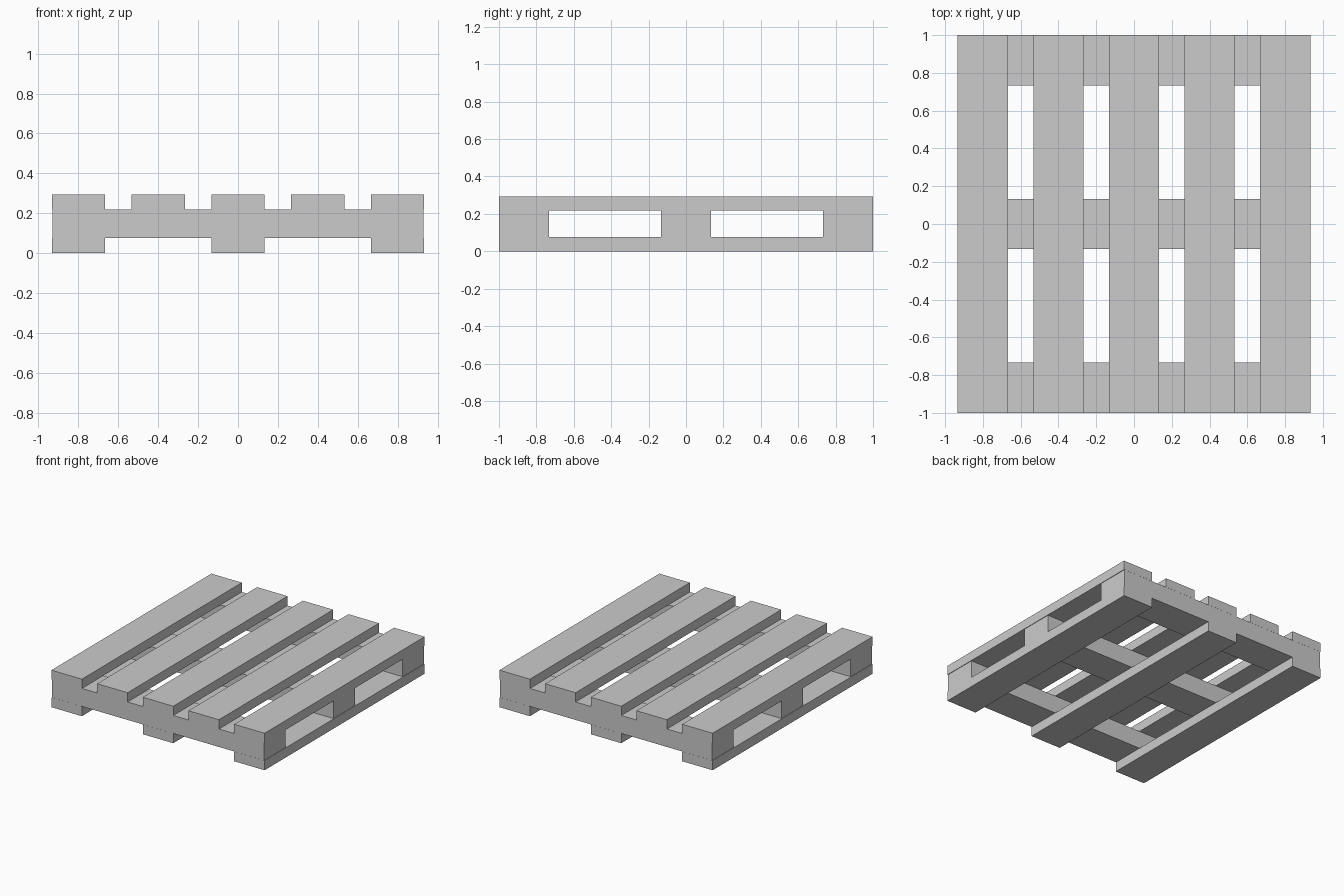
import bpy

if "Cube" in bpy.data.objects:
    bpy.data.objects.remove(bpy.data.objects["Cube"])


def board(name, x, y, z):
    """Box spanning the given (min, max) ranges."""
    bpy.ops.mesh.primitive_cube_add(size=1, location=[sum(r) / 2 for r in (x, y, z)])
    ob = bpy.context.object
    ob.name = name
    ob.scale = [r[1] - r[0] for r in (x, y, z)]
    bpy.ops.object.transform_apply(location=False, rotation=False, scale=True)
    return ob


HALF = 0.1333          # half width of every board
Z0, Z1, Z2 = 0.077, 0.219, 0.293

# Deck slats, running front to back
for i in range(5):
    c = -0.8 + 0.4 * i
    board(f"deck_slat_{i + 1}", (c - HALF, c + HALF), (-1, 1), (Z1, Z2))

# Thick cross beams, running side to side
for name, c in (("front", -0.866), ("middle", 0), ("back", 0.866)):
    board(f"{name}_cross_beam", (-0.929, 0.929), (c - HALF, c + HALF), (Z0, Z1))

# Bottom runners
for name, c in (("left", -0.8), ("middle", 0), ("right", 0.8)):
    board(f"{name}_bottom_runner", (c - HALF, c + HALF), (-1, 1), (0, Z0))
